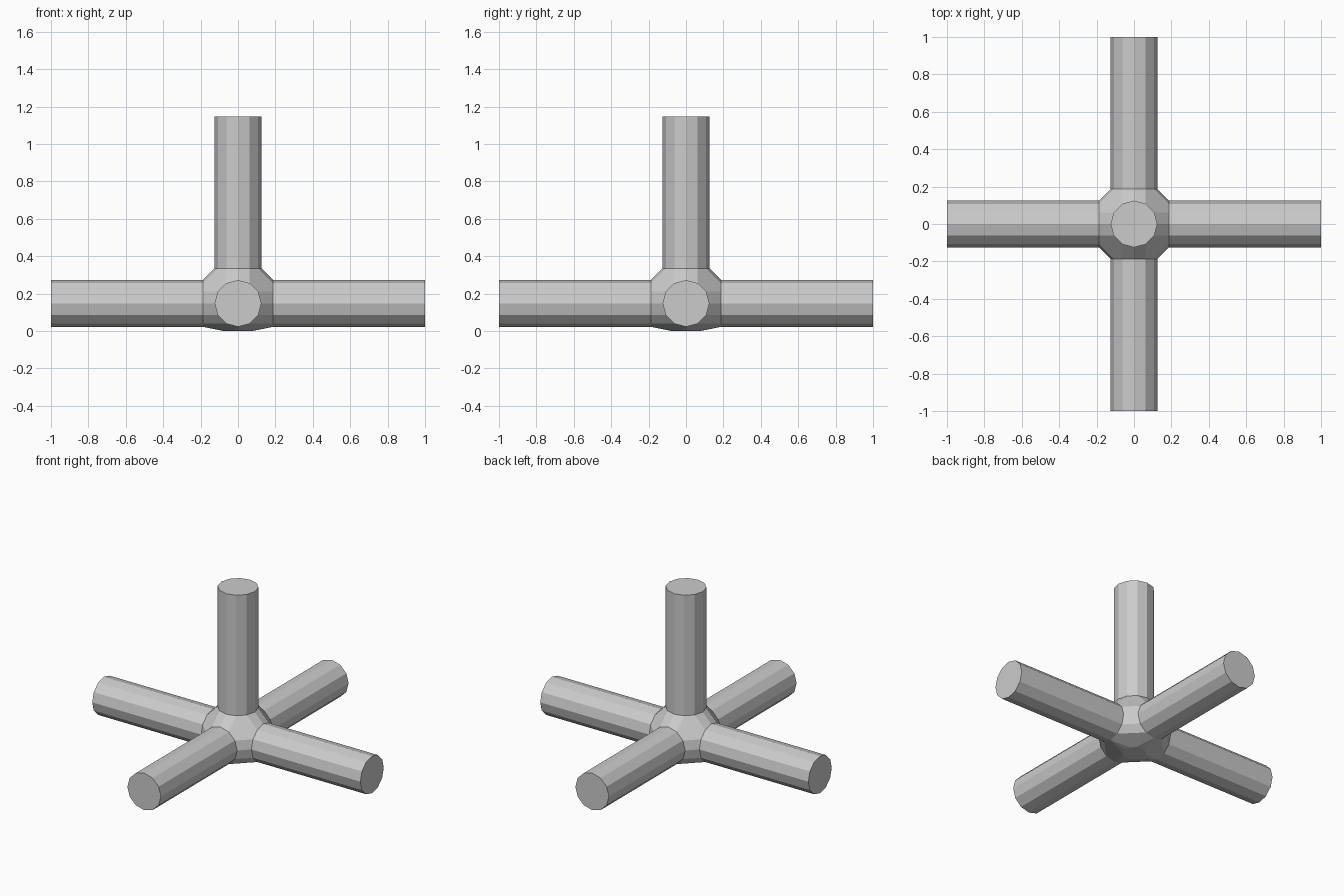
import bpy, bmesh
from math import cos, sin, tau
from mathutils import Vector

if "Cube" in bpy.data.objects:
    bpy.data.objects.remove(bpy.data.objects["Cube"])

R, NECK, REACH, SIDES = 0.125, 0.1875, 1.0, 12
CENTRE = Vector((0, 0, 0.148))
AXES = [Vector(a) for a in ((1, 0, 0), (-1, 0, 0), (0, 1, 0), (0, -1, 0), (0, 0, 1))]


def add_ring(bm, axis, dist, radius):
    u = Vector((axis.y, axis.z, axis.x))  # perpendicular world axis
    v = axis.cross(u)
    for i in range(SIDES):
        a = tau * i / SIDES
        bm.verts.new(CENTRE + axis * dist + (u * cos(a) + v * sin(a)) * radius)


bm = bmesh.new()

# Hub: hull around the five pipe mouths and a small flat base
for axis in AXES:
    add_ring(bm, axis, NECK, R)
add_ring(bm, Vector((0, 0, -1)), CENTRE.z, 0.075)
bmesh.ops.convex_hull(bm, input=bm.verts[:])
bmesh.ops.dissolve_limit(bm, angle_limit=0.01, verts=bm.verts[:], edges=bm.edges[:])
bmesh.ops.recalc_face_normals(bm, faces=bm.faces[:])
bm.normal_update()

# Pipes: pull each mouth face straight outwards
mouths = [max(bm.faces, key=lambda f: f.normal.dot(axis)) for axis in AXES]
for axis, mouth in zip(AXES, mouths):
    end = bmesh.ops.extrude_discrete_faces(bm, faces=[mouth])["faces"][0]
    bmesh.ops.translate(bm, vec=axis * (REACH - NECK), verts=end.verts[:])

bmesh.ops.recalc_face_normals(bm, faces=bm.faces[:])
mesh = bpy.data.meshes.new("five_way_pipe_joint")
bm.to_mesh(mesh)
bm.free()
bpy.context.collection.objects.link(bpy.data.objects.new("five_way_pipe_joint", mesh))
